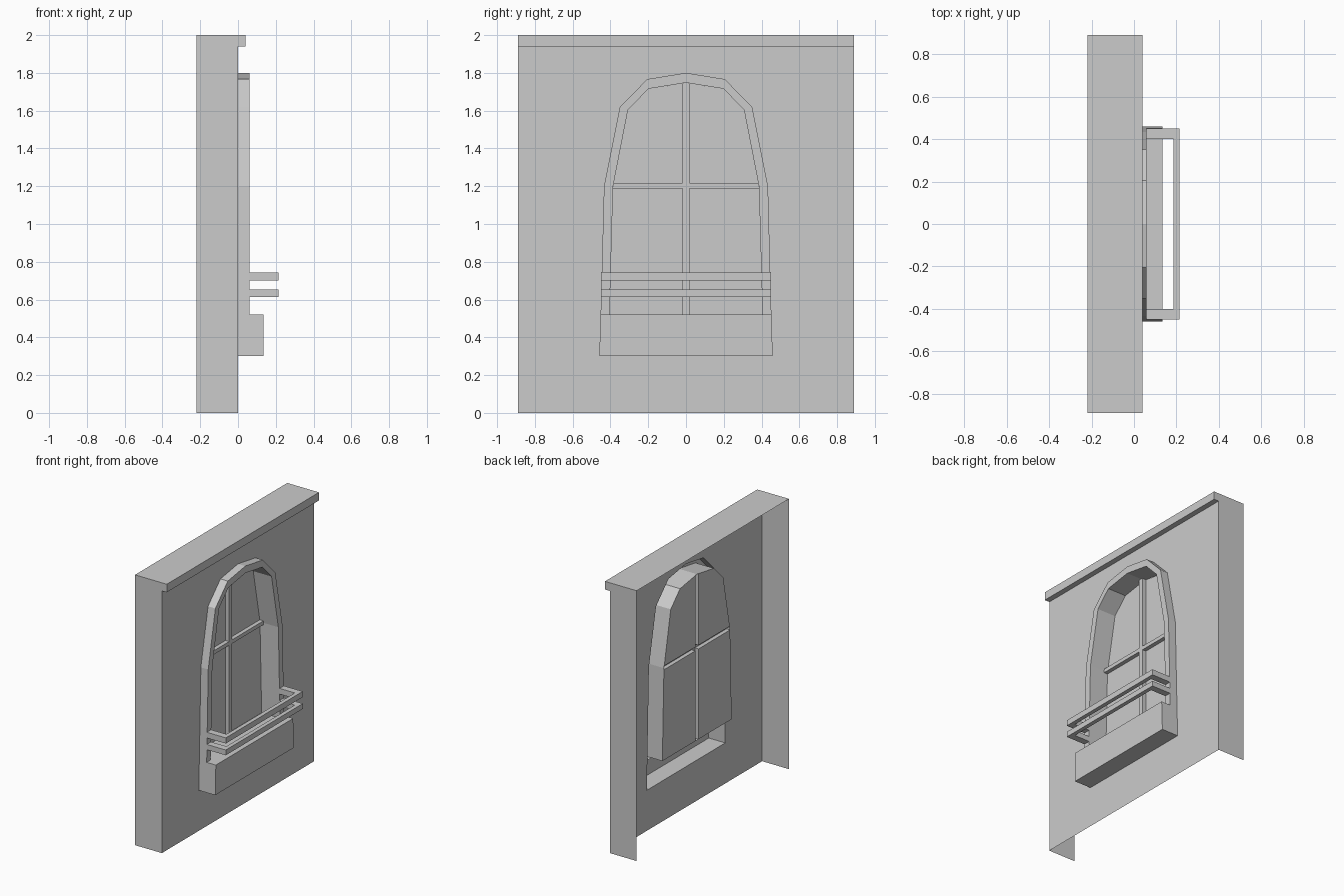
import bpy, bmesh

if "Cube" in bpy.data.objects:
    bpy.data.objects.remove(bpy.data.objects["Cube"])

WALL_X, FRAME_X, PANE_X, BAR_X, BOX_X = 0.0, 0.06, -0.09, -0.06, 0.135
BACK_X, LIP_X, HALF_W = -0.22, 0.04, 0.89

# Half outlines (y, z) of the arch, from sill up to the crown
OUTER = [(.452, .52), (.434, 1.2), (.35, 1.62), (.205, 1.767), (0, 1.8)]
INNER = [(.405, .52), (.386, 1.2), (.307, 1.605), (.198, 1.716), (0, 1.748)]
BASE = (.459, .30)


def flat(pts, x):
    return [(x, y, z) for y, z in pts]


def band(pts, x0, x1):
    return [[(x0, *a), (x1, *a), (x1, *b), (x0, *b)] for a, b in zip(pts, pts[1:])]


def part(name, polys):
    """Half-sheet mesh facing +x, mirrored across y = 0."""
    bm = bmesh.new()
    for p in polys:
        bm.faces.new([bm.verts.new(v) for v in p])
    bmesh.ops.remove_doubles(bm, verts=bm.verts, dist=1e-5)
    bmesh.ops.recalc_face_normals(bm, faces=bm.faces)
    bm.normal_update()
    if sum(f.normal.x * f.calc_area() for f in bm.faces) < 0:
        bmesh.ops.reverse_faces(bm, faces=bm.faces)
    me = bpy.data.meshes.new(name)
    bm.to_mesh(me)
    bm.free()
    ob = bpy.data.objects.new(name, me)
    bpy.context.collection.objects.link(ob)
    m = ob.modifiers.new("mirror", 'MIRROR')
    m.use_axis = (False, True, False)
    m.use_clip = True
    return ob


# Wall: front with arched opening, side return, top with projecting lip
w = HALF_W
front = OUTER[::-1] + [BASE, (0, .30), (0, 0), (w, 0), (w, 1.94), (0, 1.94)]
lip = [(BACK_X, 2), (LIP_X, 2), (LIP_X, 1.94), (WALL_X, 1.94)]
wall = [flat(front, WALL_X)]
wall += [[(a[0], 0, a[1]), (a[0], w, a[1]), (b[0], w, b[1]), (b[0], 0, b[1])]
         for a, b in zip(lip, lip[1:])]
wall.append([(x, w, z) for x, z in lip + [(WALL_X, 0), (BACK_X, 0)]])
part("wall", wall)

# Arched frame: outer edge, front ring, deep inner reveal
frame = band(OUTER, WALL_X, FRAME_X) + band(INNER, FRAME_X, PANE_X)
frame += [flat([OUTER[i], OUTER[i + 1], INNER[i + 1], INNER[i]], FRAME_X) for i in range(4)]
part("window_frame", frame)

# Panes, open behind the glazing bars
B, Z0, Z1 = .018, 1.188, 1.216
part("window_panes", [
    flat([(B, .52), INNER[0], (.387, Z0), (B, Z0)], PANE_X),
    flat([(B, Z1), (.383, Z1)] + INNER[2:4] + [(B, 1.745)], PANE_X)])

# Glazing bars: raised cross
low = [(B, .52), (B, Z0), (.387, Z0)]
high = [(.383, Z1), (B, Z1), (B, 1.745)]
part("glazing_bars", [flat([(0, .52)] + low + high + [(0, 1.748)], BAR_X)]
     + band(low, PANE_X, BAR_X) + band(high, PANE_X, BAR_X))

# Planter box, hollow from behind, its top running back as the sill
box_edge = [(0, .30), BASE, OUTER[0]]
planter = band(box_edge, WALL_X, BOX_X)
planter.append(flat(box_edge + [(0, .52)], BOX_X))
planter.append([(BOX_X, 0, .52), (BOX_X, .452, .52), (WALL_X, .452, .52), (WALL_X, .405, .52),
                (PANE_X, .405, .52), (PANE_X, 0, .52)])
part("planter_box", planter)

# Two U-shaped rails
for name, z0, z1 in (("lower_rail", .613, .652), ("upper_rail", .70, .742)):
    out = [(FRAME_X, .45), (.215, .45), (.215, 0)]
    inn = [(.185, 0), (.185, .40), (FRAME_X, .40)]
    polys = [[(x, y, z) for x, y in out + inn] for z in (z0, z1)]
    for path in (out, inn):
        polys += [[(*a, z0), (*b, z0), (*b, z1), (*a, z1)] for a, b in zip(path, path[1:])]
    part(name, polys)
